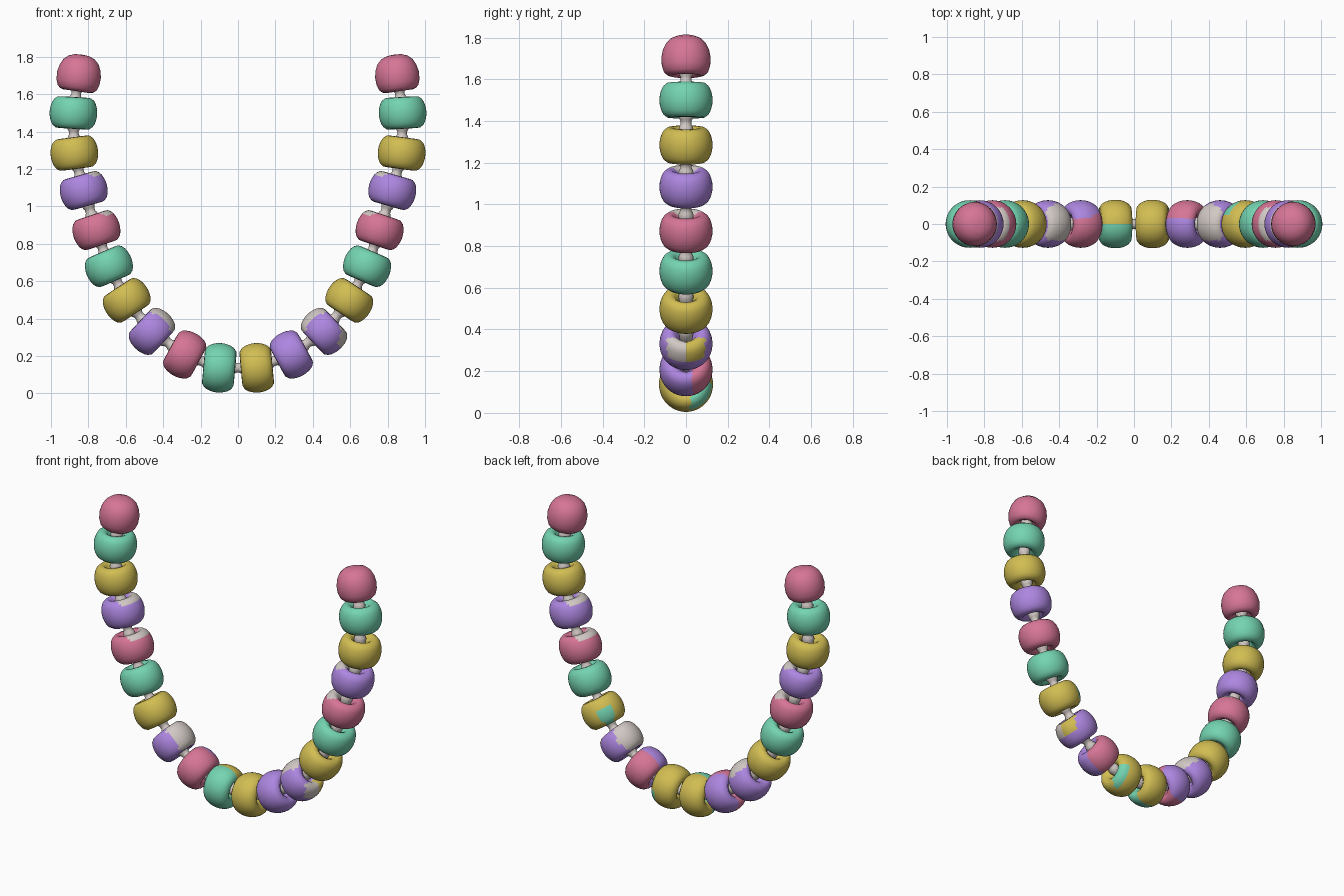
import bpy, bmesh, math
from mathutils import Vector, Matrix

if "Cube" in bpy.data.objects:
    bpy.data.objects.remove(bpy.data.objects["Cube"])

def material(name, rgb):
    m = bpy.data.materials.new(name)
    m.diffuse_color = (*rgb, 1)
    m.use_nodes = True
    m.node_tree.nodes["Principled BSDF"].inputs["Base Color"].default_value = m.diffuse_color
    return m

MATS = [material("pink", (0.68, 0.18, 0.31)), material("green", (0.175, 0.66, 0.44)),
        material("yellow", (0.64, 0.51, 0.085)), material("purple", (0.42, 0.24, 0.75)),
        material("cord_white", (0.64, 0.58, 0.55))]
PINK, GREEN, YELLOW, PURPLE, WHITE = range(5)

# bead centres (x, z) from the top of one strand to the bottom middle
HALF = [(.85, 1.705), (.88, 1.5), (.875, 1.285), (.825, 1.085), (.757, .873),
        (.69, .68), (.595, .498), (.46, .332), (.285, .208), (.10, .137)]
PATH = [Vector((-x, 0, z)) for x, z in HALF] + [Vector((x, 0, z)) for x, z in HALF[::-1]]
LEFT = [PINK, GREEN, YELLOW, PURPLE, PINK, GREEN, YELLOW, PURPLE, PINK, GREEN]
RIGHT = LEFT[:8] + [PURPLE, YELLOW]

# (radius, height) profiles: drilled bead, and end bead with a closed dome
BEAD = [(.026, -.03), (.04, -.05), (.052, -.072), (.07, -.085), (.09, -.083), (.107, -.07),
        (.116, -.055), (.122, -.038), (.126, -.02), (.127, -.006)]
BEAD = BEAD + [(r, -h) for r, h in BEAD[::-1]]
END = [(.026, -.03), (.04, -.055), (.055, -.08), (.072, -.09), (.09, -.085), (.106, -.07),
       (.116, -.04), (.118, 0), (.111, .036), (.095, .07), (.07, .093), (.038, .105), (0, .108)]

def lathe(name, profile, matrix, paint, segs=48):
    """Revolve a profile about local z; paint(local face centre) gives the material."""
    bm = bmesh.new()
    vs = [bm.verts.new((r, 0, h)) for r, h in profile]
    es = [bm.edges.new(p) for p in zip(vs, vs[1:])]
    bmesh.ops.spin(bm, geom=vs + es, cent=(0, 0, 0), axis=(0, 0, 1),
                   angle=2 * math.pi, steps=segs, use_merge=False)
    bmesh.ops.remove_doubles(bm, verts=bm.verts, dist=1e-5)
    bmesh.ops.recalc_face_normals(bm, faces=bm.faces)
    for f in bm.faces:
        f.smooth = True
        f.material_index = paint(f.calc_center_median())
    bmesh.ops.transform(bm, matrix=matrix, verts=bm.verts)
    if matrix.determinant() < 0:
        bmesh.ops.reverse_faces(bm, faces=bm.faces)
    me = bpy.data.meshes.new(name)
    bm.to_mesh(me)
    bm.free()
    for m in MATS:
        me.materials.append(m)
    ob = bpy.data.objects.new(name, me)
    bpy.context.collection.objects.link(ob)

def bead_paint(i, side, base):
    """Patches: local x faces inside the loop, y is the back, z runs up the strand."""
    def paint(c):
        if i in (3, 4) and c.z > .05 and c.x > .03 and abs(c.y) < .085:
            return WHITE
        if i == 6 and side > 0 and c.x > .05 and c.y > .05 and c.z < .02:
            return GREEN
        if i == 7:
            if c.x > .07 and c.y > -.085 and abs(c.z) < .08:
                return WHITE
            if side > 0 and abs(c.y) < .09 and c.x < -.04 and c.z > 0:
                return WHITE if c.y < 0 else YELLOW
        if i == 8 and c.y > .03:
            return PINK if side > 0 else (PURPLE if c.y > .04 - c.z * .3 else PINK)
        if i == 9:
            if side < 0 and c.y > 0:
                return YELLOW
            if side > 0 and c.y > .02 and c.z > .04 and c.x < 0:
                return GREEN
        return base
    return paint

# beads, oriented along the strand
for side, label, colours in ((-1, "left", LEFT), (1, "right", RIGHT)):
    for i in range(10):
        k = i if side < 0 else 19 - i
        step = -1 if side < 0 else 1
        up = PATH[k + step] if i else PATH[k]
        t = (up - PATH[k - step]).normalized()
        if i == 9:
            t.z *= .5
            t.normalize()
        inward = Vector((-side * t.z, 0, side * t.x))
        mat = Matrix((inward, (0, 1, 0), t)).transposed().to_4x4()
        mat.translation = PATH[k]
        if i == 9:
            mat = mat @ Matrix.Diagonal((1.04, 1.02, 1, 1))
        lathe(f"{label}_bead_{i + 1}", BEAD if i else END, mat,
              bead_paint(i, side, colours[i]))

# cord pieces between neighbouring beads, slightly flared at the ends
for k, (a, b) in enumerate(zip(PATH, PATH[1:])):
    d = b - a
    h = d.length / 2
    mat = Matrix.Translation((a + b) / 2) @ d.to_track_quat('Z', 'Y').to_matrix().to_4x4()
    prof = [(.027, -h), (.032, -.06), (.037, -.035), (.032, -.018), (.026, -.008),
            (.026, .008), (.032, .018), (.037, .035), (.032, .06), (.027, h)]
    lathe(f"cord_{k + 1}", prof, mat, lambda c: WHITE, 16)
